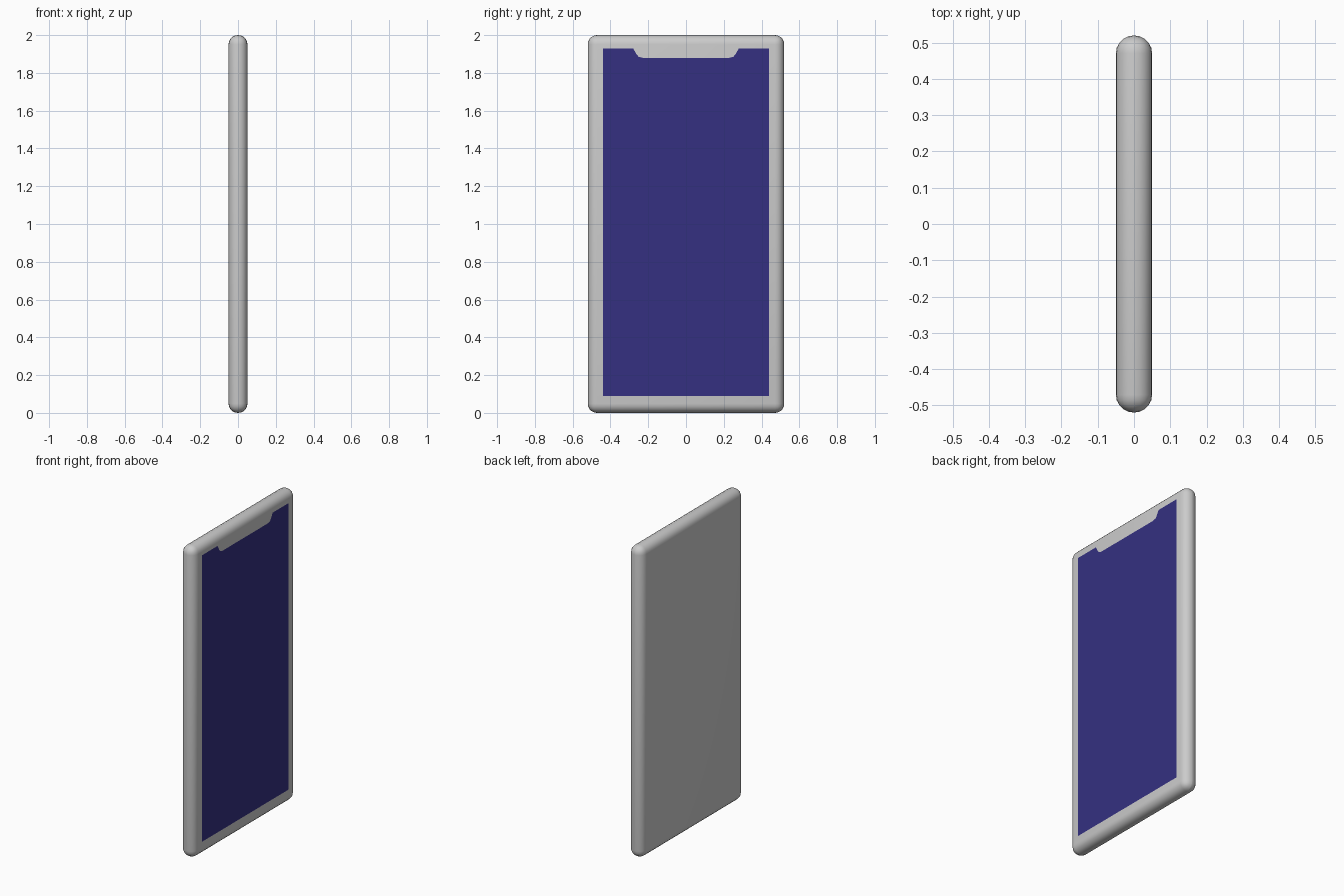
import bpy, bmesh
from math import radians

if "Cube" in bpy.data.objects:
    bpy.data.objects.remove(bpy.data.objects["Cube"])


def add_object(name, bm):
    mesh = bpy.data.meshes.new(name)
    bm.to_mesh(mesh)
    bm.free()
    obj = bpy.data.objects.new(name, mesh)
    bpy.context.collection.objects.link(obj)
    return obj


# Body: thin slab with fully rounded edges
bm = bmesh.new()
bmesh.ops.create_cube(bm, size=1)
bmesh.ops.scale(bm, vec=(0.10, 1.04, 2.0), verts=bm.verts)
bmesh.ops.translate(bm, vec=(0, 0, 1.0), verts=bm.verts)
bmesh.ops.bevel(bm, geom=bm.edges[:], offset=0.049, segments=5,
                profile=0.5, affect='EDGES')
body = add_object("phone_body", bm)

# Screen: flush panel with a notch in its top edge
half = [(0.44, 0.09), (0.44, 1.93), (0.28, 1.93), (0.262, 1.898),
        (0.25, 1.885), (0.23, 1.88)]
outline = half + [(-y, z) for y, z in reversed(half)]
bm = bmesh.new()
face = bm.faces.new([bm.verts.new((0.0505, y, z)) for y, z in outline])
bm.normal_update()
if face.normal.x < 0:
    face.normal_flip()
screen = add_object("screen", bm)

blue = bpy.data.materials.new("screen_blue")
blue.diffuse_color = (0.035, 0.03, 0.22, 1)
blue.use_nodes = True
blue.node_tree.nodes["Principled BSDF"].inputs["Base Color"].default_value = blue.diffuse_color
screen.data.materials.append(blue)

# Smooth shading on the rounded body
bpy.ops.object.select_all(action='DESELECT')
body.select_set(True)
bpy.context.view_layer.objects.active = body
bpy.ops.object.shade_smooth_by_angle(angle=radians(40))
